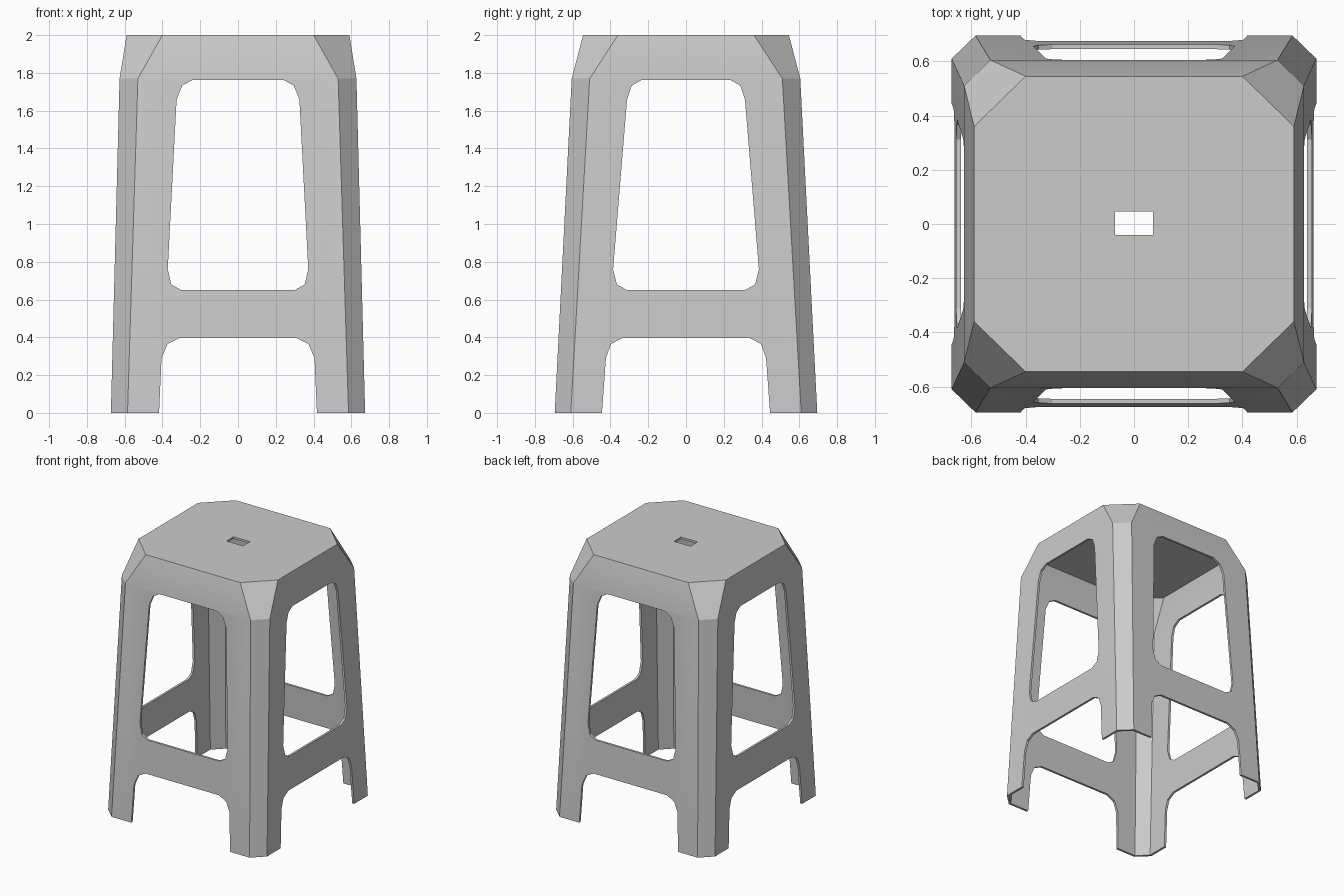
import bpy, bmesh, math

cube = bpy.data.objects.get("Cube")
if cube:
    bpy.data.objects.remove(cube, do_unlink=True)

plastic = bpy.data.materials.new("grey_plastic")
plastic.use_nodes = True
GREY = (0.6, 0.6, 0.6, 1)
plastic.diffuse_color = GREY
plastic.node_tree.nodes["Principled BSDF"].inputs["Base Color"].default_value = GREY


def make_object(name, bm):
    bmesh.ops.recalc_face_normals(bm, faces=bm.faces)
    mesh = bpy.data.meshes.new(name)
    bm.to_mesh(mesh)
    bm.free()
    mesh.materials.append(plastic)
    obj = bpy.data.objects.new(name, mesh)
    bpy.context.collection.objects.link(obj)
    return obj


def octagon(hx, hy, cx, cy, z):
    """Rectangle of half size hx, hy; its corner cuts start at cx and cy."""
    quarter = [(hx, cy), (cx, hy)]
    pts = quarter + [(-x, y) for x, y in reversed(quarter)]
    pts += [(-x, -y) for x, y in pts]
    return [(x, y, z) for x, y in pts]


def prism(name, outline, place, near, far):
    """Extrude a 2D outline; place(a, b, depth) gives the 3D point."""
    bm = bmesh.new()
    rings = [[bm.verts.new(place(a, b, d)) for a, b in outline] for d in (near, far)]
    n = len(outline)
    for ring in rings:
        bm.faces.new(ring)
    for i in range(n):
        j = (i + 1) % n
        bm.faces.new((rings[0][i], rings[0][j], rings[1][j], rings[1][i]))
    return make_object(name, bm)


def mirrored(half):
    return half + [(-a, b) for a, b in reversed(half)]


# Tapered shell: feet, shoulder and seat edge
bm = bmesh.new()
sections = [
    octagon(0.673, 0.695, 0.585, 0.61, 0),
    octagon(0.627, 0.605, 0.53, 0.51, 1.77),
    octagon(0.59, 0.545, 0.40, 0.36, 2),
]
rings = [[bm.verts.new(p) for p in s] for s in sections]
for low, high in zip(rings, rings[1:]):
    for i in range(8):
        j = (i + 1) % 8
        bm.faces.new((low[i], low[j], high[j], high[i]))
bm.faces.new(rings[-1])
stool = make_object("stool_body", bm)

wall = stool.modifiers.new("wall", "SOLIDIFY")
wall.thickness = 0.017
wall.offset = -1
wall.use_even_offset = True

# Openings between the legs, above and below the stretchers
front_window = [(0.24, 1.763), (0.295, 1.733), (0.325, 1.66),
                (0.372, 0.76), (0.353, 0.68), (0.30, 0.65)]
front_arch = [(0.31, 0.397), (0.373, 0.365), (0.405, 0.29), (0.418, 0), (0.418, -0.1)]
side_window = [(0.234, 1.763), (0.287, 1.733), (0.312, 1.66),
               (0.386, 0.76), (0.366, 0.68), (0.312, 0.65)]
side_arch = [(0.335, 0.397), (0.397, 0.365), (0.424, 0.29), (0.445, 0), (0.445, -0.1)]


def along_y(a, b, d):
    return (a, d, b)


def along_x(a, b, d):
    return (d, a, b)


def along_z(a, b, d):
    return (a, b, d)


cutters = [
    prism("front_window_cutter", mirrored(front_window), along_y, -1, 1),
    prism("front_arch_cutter", mirrored(front_arch), along_y, -1, 1),
    prism("side_window_cutter", mirrored(side_window), along_x, -1, 1),
    prism("side_arch_cutter", mirrored(side_arch), along_x, -1, 1),
    # Finger slot in the seat
    prism("slot_cutter", mirrored([(0.07, -0.04), (0.07, 0.046)]), along_z, 1.9, 2.1),
]
for cutter in cutters:
    cutter.hide_render = True
    cut = stool.modifiers.new(cutter.name, "BOOLEAN")
    cut.operation = "DIFFERENCE"
    cut.solver = "EXACT"
    cut.object = cutter

bpy.ops.object.select_all(action="DESELECT")
stool.select_set(True)
bpy.context.view_layer.objects.active = stool
for mod in list(stool.modifiers):
    bpy.ops.object.modifier_apply(modifier=mod.name)
for cutter in cutters:
    bpy.data.objects.remove(cutter, do_unlink=True)

# Level the feet
for v in stool.data.vertices:
    v.co.z = max(v.co.z, 0)

bpy.ops.object.shade_smooth_by_angle(angle=math.radians(25))
